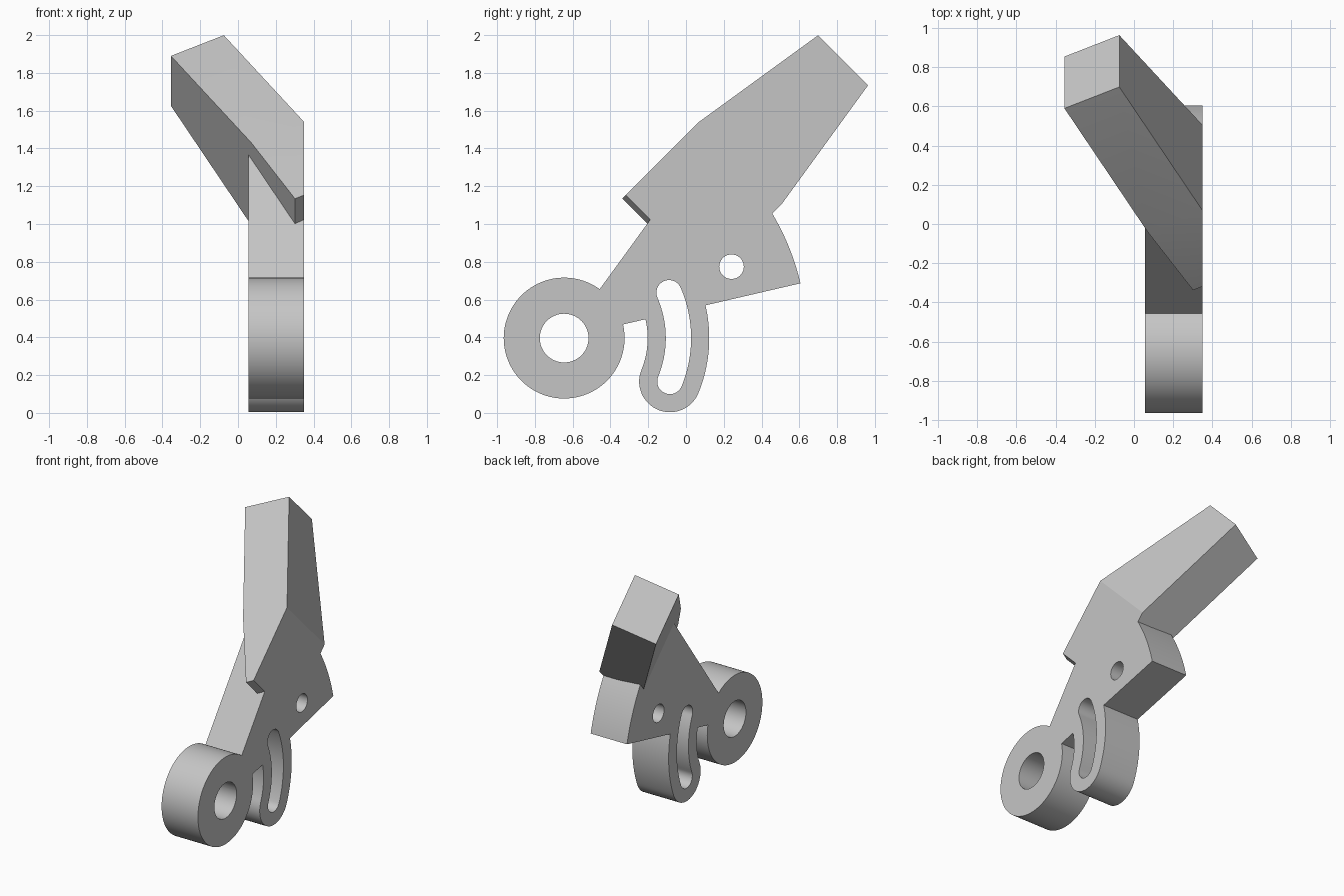
import bpy
from math import cos, sin, radians, pi
from mathutils import Matrix, Vector
import bmesh

cube = bpy.data.objects.get("Cube")
if cube:
    bpy.data.objects.remove(cube, do_unlink=True)

grey = bpy.data.materials.new("plain grey")
grey.use_nodes = True
colour = (0.56, 0.56, 0.56, 1)
grey.diffuse_color = colour
grey.node_tree.nodes["Principled BSDF"].inputs["Base Color"].default_value = colour


def frame(origin, x, y, z):
    """Matrix from three local axes and an origin."""
    m = Matrix((x, y, z)).transposed().to_4x4()
    m.translation = origin
    return m


def prism(name, points, matrix, low, high):
    """Extrude a flat outline between two depths of a local frame."""
    bm = bmesh.new()
    face = bm.faces.new([bm.verts.new((a, b, low)) for a, b in points])
    grown = bmesh.ops.extrude_face_region(bm, geom=[face])["geom"]
    top = [v for v in grown if isinstance(v, bmesh.types.BMVert)]
    bmesh.ops.translate(bm, verts=top, vec=(0, 0, high - low))
    bm.transform(matrix)
    bmesh.ops.recalc_face_normals(bm, faces=bm.faces[:])
    mesh = bpy.data.meshes.new(name)
    bm.to_mesh(mesh)
    bm.free()
    mesh.materials.append(grey)
    ob = bpy.data.objects.new(name, mesh)
    bpy.context.collection.objects.link(ob)
    return ob


def arc(radius, start, end, steps, centre=(0, 0)):
    """Points on an arc, angles in degrees."""
    span = [radians(start + (end - start) * i / steps) for i in range(steps + 1)]
    return [(centre[0] + radius * cos(t), centre[1] + radius * sin(t)) for t in span]


def circle(radius, centre=(0, 0), steps=64):
    return arc(radius, 0, 360, steps, centre)[:-1]


def curved_slot(mid, half, start, end):
    """Round-ended band that follows an arc about the pivot."""
    def end_centre(a):
        return mid * cos(radians(a)), mid * sin(radians(a))
    return (arc(mid + half, start, end, 24)
            + arc(half, end, end + 180, 20, end_centre(end))[1:]
            + arc(mid - half, end, start, 24)[1:]
            + arc(half, start + 180, start + 360, 20, end_centre(start))[1:-1])


def combine(target, tool, operation):
    """Apply a boolean and discard the tool."""
    mod = target.modifiers.new(operation, 'BOOLEAN')
    mod.operation, mod.solver, mod.object = operation, 'EXACT', tool
    tool.hide_render = True
    graph = bpy.context.evaluated_depsgraph_get()
    result = bpy.data.meshes.new_from_object(target.evaluated_get(graph))
    target.modifiers.clear()
    target.data = result
    bpy.data.objects.remove(tool, do_unlink=True)


# Plate frame: pivot at the ring centre, depth along x
pivot = frame((0, -0.645, 0.396), (0, 1, 0), (0, 0, 1), (1, 0, 0))
LEFT, RIGHT, SPARE = 0.055, 0.35, 0.42

# Pivot ring, fan-shaped plate and slotted tab
lever = prism("bent_lever", circle(0.32, steps=96), pivot, LEFT, SPARE)
fan = prism("fan_plate", [(0, 0)] + arc(1.284, 13.05, 54, 32), pivot, LEFT, SPARE)
tab = prism("slotted_tab", curved_slot(0.605, 0.163, -22.3, 20), pivot, LEFT, SPARE)

# Tapered arm leaning sideways and back
along = Vector((-0.425, 0.545, 0.545)).normalized()
across = Vector((0, -1, 1)).normalized()
inward = along.cross(across)
if inward.x > 0:
    inward.negate()
arm_frame = frame((-0.075, 0.832, 1.867), along, across, inward)
half = [(0, 0.187), (-0.881, 0.309), (-1.36, 0.309)]
arm = prism("arm", half + [(a, -b) for a, b in reversed(half)], arm_frame, 0, 0.32)

for part in (fan, tab, arm):
    combine(lever, part, 'UNION')

# Trim everything flush with the flat side
square = [(-3, -3), (3, -3), (3, 3), (-3, 3)]
combine(lever, prism("trim", square, pivot, RIGHT, 1.5), 'DIFFERENCE')

# Pivot bore, pin hole and curved slot
for outline in (circle(0.129), circle(0.065, (0.886, 0.378), 40),
                curved_slot(0.605, 0.067, -22.3, 23.4)):
    combine(lever, prism("cutter", outline, pivot, -0.5, 1), 'DIFFERENCE')

# Bore down the arm, met by a cross hole from the underside
mid = arm_frame @ Vector((0, 0, 0.16))
bore = frame(mid, across, inward, along)
combine(lever, prism("cutter", circle(0.063, steps=24), bore, -0.66, 0.1), 'DIFFERENCE')
cross = frame(mid - along * 0.64, inward, along, across)
combine(lever, prism("cutter", circle(0.048, steps=32), cross, -0.5, 0.02), 'DIFFERENCE')

# Smooth the round walls, keep the edges crisp
bpy.ops.object.select_all(action='DESELECT')
lever.select_set(True)
bpy.context.view_layer.objects.active = lever
bpy.ops.object.shade_smooth_by_angle(angle=pi / 9)
